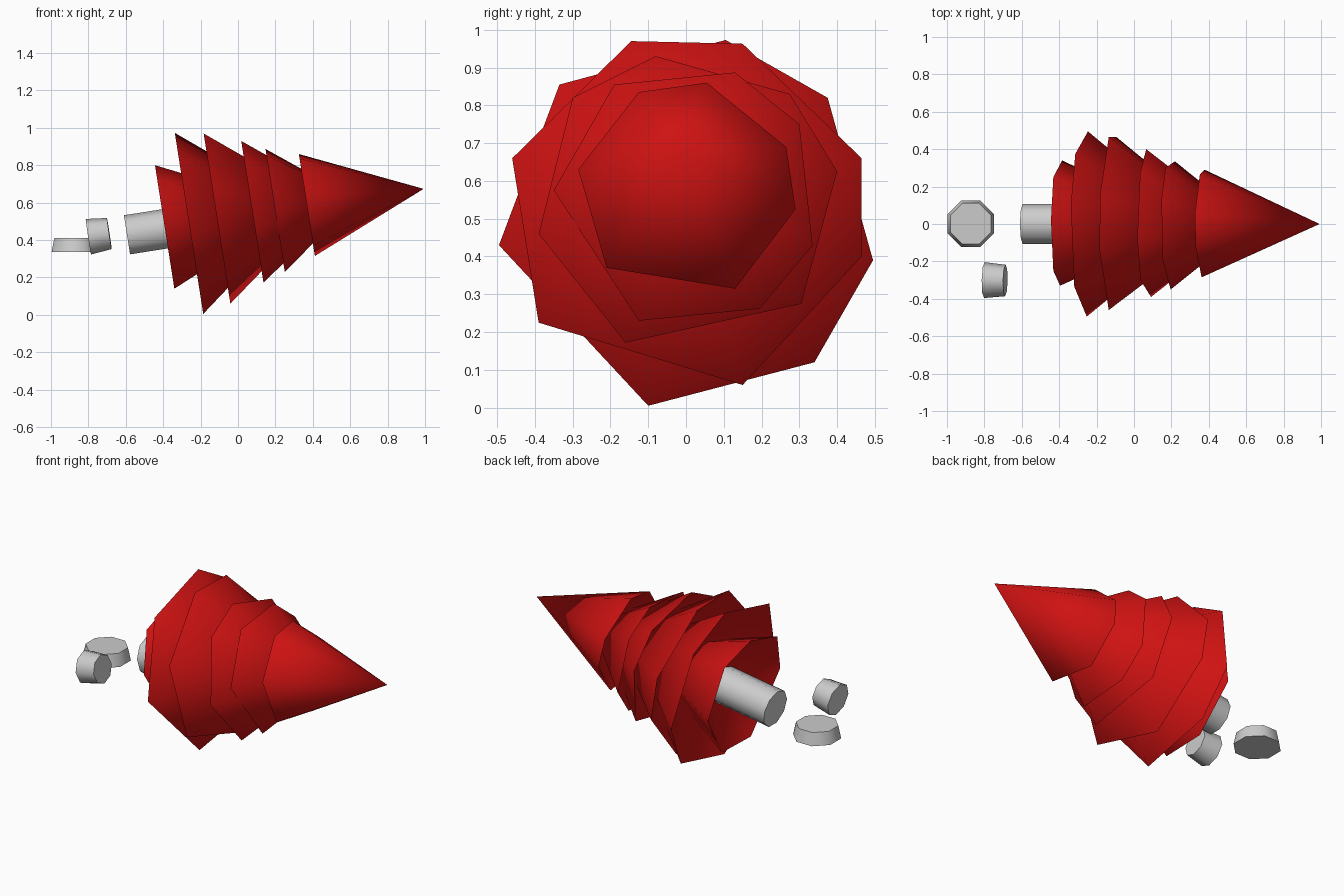
import bpy, bmesh, math
from mathutils import Vector

if "Cube" in bpy.data.objects:
    bpy.data.objects.remove(bpy.data.objects["Cube"])

SLOPE = 0.157
AXIS = Vector((1, 0, SLOPE)).normalized()


def axis_point(x):
    return Vector((x, 0, 0.425 + SLOPE * (x + 0.593)))


red = bpy.data.materials.new("red")
red.diffuse_color = (0.62, 0.006, 0.006, 1)
red.use_nodes = True
red.node_tree.nodes["Principled BSDF"].inputs["Base Color"].default_value = red.diffuse_color


def finish(name, bm, mat=None):
    mesh = bpy.data.meshes.new(name)
    bm.to_mesh(mesh)
    bm.free()
    ob = bpy.data.objects.new(name, mesh)
    bpy.context.collection.objects.link(ob)
    if mat:
        mesh.materials.append(mat)
    return ob


def foliage(name, cx, height, depth, rim):
    """Cone on an irregular rim (y, z points, clockwise from the tip) with a hollowed underside."""
    c = axis_point(cx)
    pts = [Vector((cx - (z - c.z) * SLOPE, y, z)) for y, z in rim]
    bm = bmesh.new()
    for d, outward in ((height, True), (depth, False)):
        tip = bm.verts.new(c + AXIS * d)
        ring = [bm.verts.new(p) for p in pts]
        for i, v in enumerate(ring):
            w = ring[(i + 1) % len(ring)]
            f = bm.faces.new((w, v, tip) if outward else (v, w, tip))
            f.smooth = True
    return finish(name, bm, red)


def log(name, a, b, ra, rb, sides, turn):
    """Round log from a to b with smooth sides and flat ends."""
    a, b = Vector(a), Vector(b)
    d = (b - a).normalized()
    u = d.cross(Vector((0, 1, 0))).normalized()
    w = d.cross(u)
    bm = bmesh.new()
    rings = []
    for p, r in ((a, ra), (b, rb)):
        rings.append([bm.verts.new(p + r * (u * math.cos(t) + w * math.sin(t)))
                      for t in (turn + math.tau * i / sides for i in range(sides))])
    bm.faces.new(rings[0][::-1])
    bm.faces.new(rings[1])
    for i in range(sides):
        j = (i + 1) % sides
        f = bm.faces.new((rings[0][i], rings[0][j], rings[1][j], rings[1][i]))
        f.smooth = True
    for e in bm.edges:
        if any(len(f.verts) > 4 for f in e.link_faces):
            e.smooth = False
    return finish(name, bm)


# Foliage layers, from the trunk end to the tip
foliage("foliage_1", -0.39, 0.73, 0.21,
        [(0.02, 0.80), (0.25, 0.72), (0.34, 0.42), (0.15, 0.15),
         (-0.13, 0.14), (-0.33, 0.49), (-0.25, 0.72)])
foliage("foliage_2", -0.26, 0.62, 0.25,
        [(0.105, 0.973), (0.375, 0.82), (0.495, 0.39), (0.34, 0.12),
         (-0.10, 0.005), (-0.495, 0.43), (-0.335, 0.855)])
foliage("foliage_3", -0.11, 0.59, 0.25,
        [(-0.145, 0.97), (0.15, 0.963), (0.465, 0.66), (0.465, 0.40),
         (0.15, 0.06), (-0.39, 0.225), (-0.46, 0.66)])
foliage("foliage_4", 0.08, 0.51, 0.22,
        [(-0.30, 0.82), (-0.08, 0.93), (0.275, 0.83), (0.40, 0.625),
         (0.305, 0.275), (-0.16, 0.172), (-0.39, 0.46)])
foliage("foliage_5", 0.20, 0.44, 0.20,
        [(-0.19, 0.855), (0.13, 0.887), (0.30, 0.75), (0.335, 0.43),
         (0.195, 0.262), (-0.125, 0.23), (-0.35, 0.575)])
foliage("foliage_top", 0.37, 0.63, 0.20,
        [(-0.125, 0.835), (0.055, 0.86), (0.265, 0.69), (0.29, 0.525),
         (0.13, 0.315), (-0.21, 0.37), (-0.285, 0.63)])

# Trunk and the two cut logs
log("trunk", axis_point(-0.593), axis_point(-0.1), 0.109, 0.109, 9, 0.0)
log("cut_stump", (-0.873, 0.002, 0.335), (-0.873, 0.002, 0.41), 0.134, 0.118, 8, math.pi / 8)
log("cut_log", (-0.80, -0.30, 0.418), (-0.688, -0.302, 0.435), 0.096, 0.084, 8, 0.0)
